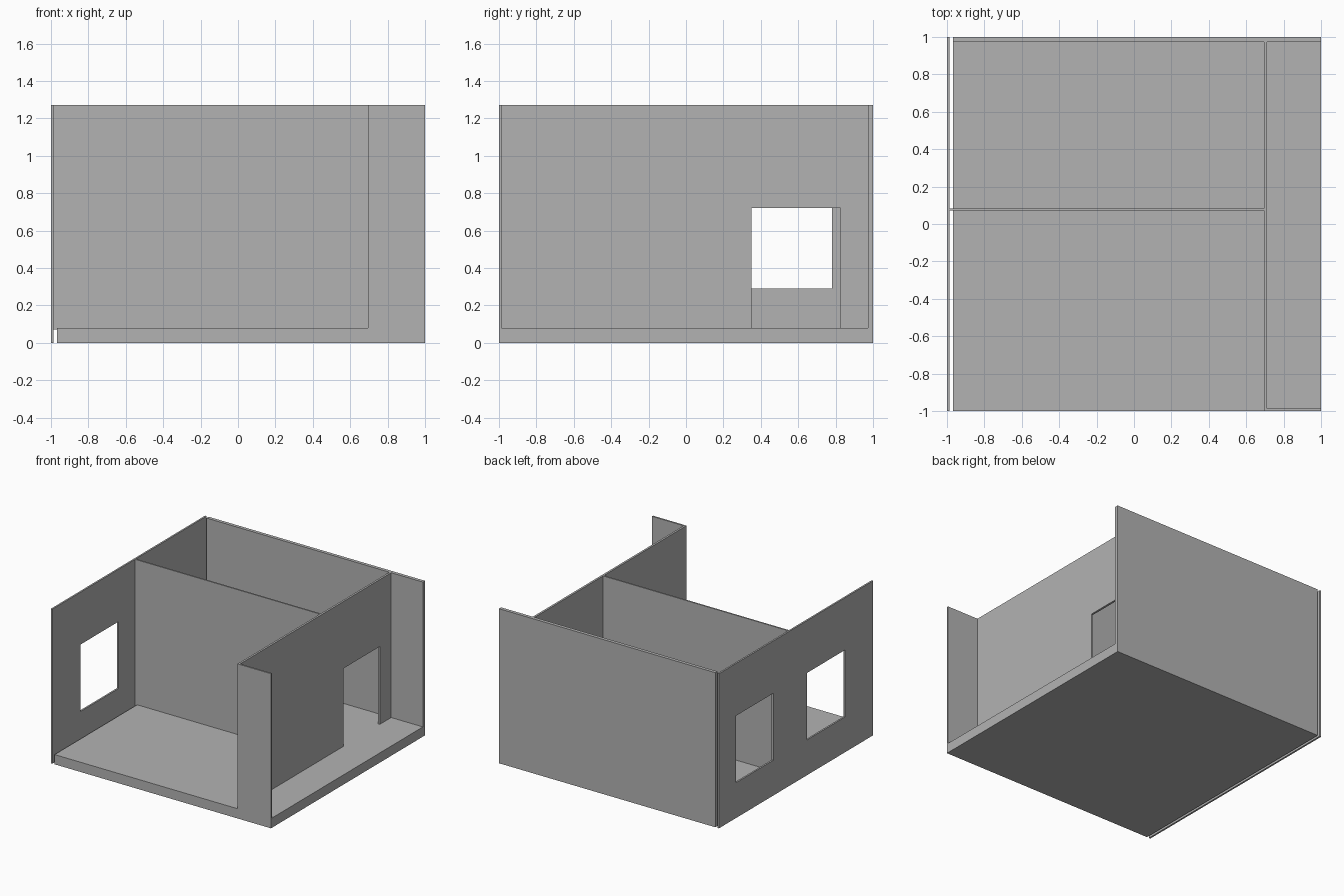
import bpy
import bmesh
from mathutils import Vector

cube = bpy.data.objects.get("Cube")
if cube:
    bpy.data.objects.remove(cube, do_unlink=True)

# Single plaster colour
plaster = bpy.data.materials.new("plain grey")
plaster.use_nodes = True
grey = (0.45, 0.45, 0.45, 1)
plaster.diffuse_color = grey
plaster.node_tree.nodes["Principled BSDF"].inputs["Base Color"].default_value = grey

TOP = 1.27      # wall height
FLOOR = 0.08    # slab thickness
SUNK = 0.07     # inner walls start just inside the slab


def finish(name, bm):
    bmesh.ops.recalc_face_normals(bm, faces=bm.faces[:])
    mesh = bpy.data.meshes.new(name)
    bm.to_mesh(mesh)
    bm.free()
    mesh.materials.append(plaster)
    obj = bpy.data.objects.new(name, mesh)
    bpy.context.collection.objects.link(obj)
    return obj


def box(name, x, y, z):
    """Box from (min, max) ranges."""
    bm = bmesh.new()
    bmesh.ops.create_cube(bm, size=1)
    for v in bm.verts:
        v.co = Vector([a + (b - a) * (c + 0.5) for (a, b), c in zip((x, y, z), v.co)])
    return finish(name, bm)


def side_wall(name, x, y, z, openings):
    """Wall facing x, with rectangular openings given as (y range, z range)."""
    ys = sorted({*y, *(v for oy, oz in openings for v in oy)})
    zs = sorted({*z, *(v for oy, oz in openings for v in oz)})
    bm = bmesh.new()
    for y0, y1 in zip(ys, ys[1:]):
        for z0, z1 in zip(zs, zs[1:]):
            cy, cz = (y0 + y1) / 2, (z0 + z1) / 2
            if any(oy[0] < cy < oy[1] and oz[0] < cz < oz[1] for oy, oz in openings):
                continue
            corners = ((y0, z0), (y1, z0), (y1, z1), (y0, z1))
            bm.faces.new([bm.verts.new((x[0], a, b)) for a, b in corners])
    bmesh.ops.remove_doubles(bm, verts=bm.verts[:], dist=0.0001)
    # Thicken the sheet while keeping its first side
    result = bmesh.ops.extrude_face_region(bm, geom=bm.faces[:], use_keep_orig=True)
    moved = [g for g in result["geom"] if isinstance(g, bmesh.types.BMVert)]
    bmesh.ops.translate(bm, verts=moved, vec=(x[1] - x[0], 0, 0))
    return finish(name, bm)


# Floor slab and back wall, leaving a thin gap beside the window wall
box("floor_slab", (-0.967, 1), (-1, 1), (0, FLOOR))
box("back_wall", (-0.967, 1), (0.972, 1), (0, TOP))

# Outer wall with one window per room
window_z = (0.29, 0.84)
side_wall("window_wall", (-1, -0.986), (-1, 1), (0, TOP),
          [((-0.635, -0.14), window_z), ((0.295, 0.78), window_z)])

# Wall between the rooms and the corridor, with a doorway
side_wall("corridor_wall", (0.695, 0.712), (-1, 0.972), (FLOOR, TOP),
          [((0.35, 0.825), (FLOOR, 0.72))])

# Divider between the two rooms
box("room_divider", (-0.986, 0.695), (0.071, 0.083), (SUNK, TOP))

# Short wall closing the front of the corridor
box("corridor_front_wall", (0.712, 1), (-1, -0.986), (FLOOR, TOP))
